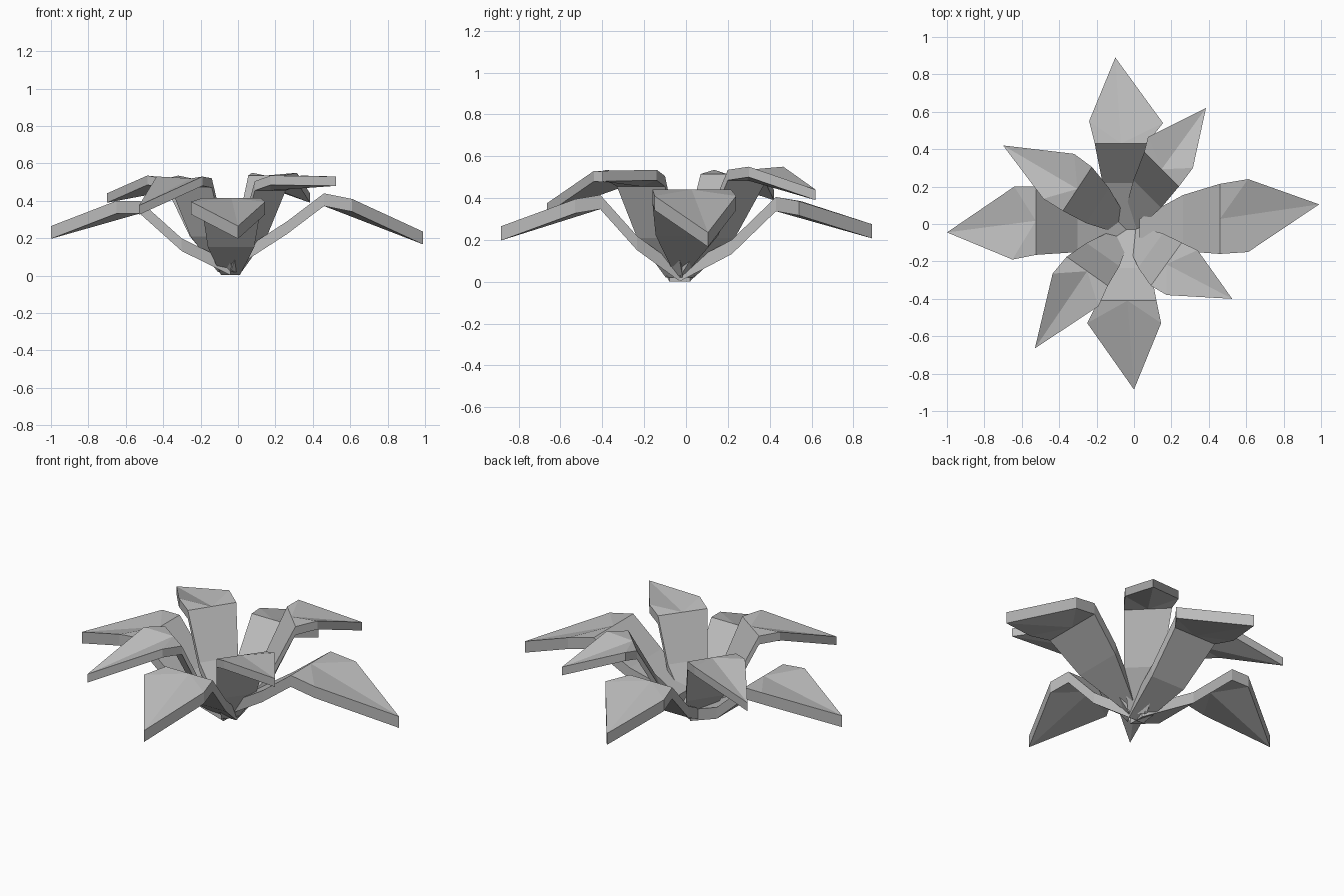
import bpy
import bmesh
from mathutils import Vector

default_cube = bpy.data.objects.get("Cube")
if default_cube:
    bpy.data.objects.remove(default_cube, do_unlink=True)

# Single flat leaf colour
leaf_grey = bpy.data.materials.new("leaf_grey")
leaf_grey.use_nodes = True
colour = (0.5, 0.5, 0.5, 1)
leaf_grey.diffuse_color = colour
leaf_grey.node_tree.nodes["Principled BSDF"].inputs["Base Color"].default_value = colour

ROOT = Vector((-0.04, -0.03))


def row_of_three(first, second, height):
    """Left, middle and right points across the leaf at one height."""
    first, second = Vector(first), Vector(second)
    return [Vector((*p, height)) for p in (first, (first + second) / 2, second)]


def make_leaf(name, tip, wide, bend, wide_z, bend_z, mid_z, base_z, thickness, start=0.0):
    bend_a, bend_b = Vector(bend[0]), Vector(bend[1])
    bend_centre = (bend_a + bend_b) / 2
    half_bend = (bend_a - bend_b) / 2
    along = (bend_centre - ROOT).normalized()

    # Stem rows: narrow at the root, broadening up to the bend
    base_centre = ROOT + along * start
    base_side = half_bend.normalized() * 0.05
    mid_centre = base_centre.lerp(bend_centre, 0.54)
    mid_side = half_bend * 0.8
    rows = [
        row_of_three(base_centre + base_side, base_centre - base_side, base_z),
        row_of_three(mid_centre + mid_side, mid_centre - mid_side, mid_z),
        row_of_three(bend_a, bend_b, bend_z),
    ]

    bm = bmesh.new()
    grid = [[bm.verts.new(p) for p in row] for row in rows]
    for lower, upper in zip(grid, grid[1:]):
        for i in range(2):
            bm.faces.new((lower[i], lower[i + 1], upper[i + 1], upper[i]))

    # Blade: creased fan from the bend to the point
    point = bm.verts.new(tip)
    left, centre, right = grid[-1]
    for side, corner in ((left, wide[0]), (right, wide[1])):
        shoulder = bm.verts.new((*corner, wide_z))
        bm.faces.new((centre, side, shoulder))
        bm.faces.new((centre, shoulder, point))

    # Drop a copy straight down to give upright side walls
    bmesh.ops.recalc_face_normals(bm, faces=bm.faces[:])
    extruded = bmesh.ops.extrude_face_region(bm, geom=bm.faces[:], use_keep_orig=True)
    lower_verts = [g for g in extruded["geom"] if isinstance(g, bmesh.types.BMVert)]
    bmesh.ops.translate(bm, verts=lower_verts, vec=(0, 0, -thickness))
    bmesh.ops.recalc_face_normals(bm, faces=bm.faces[:])

    mesh = bpy.data.meshes.new(name)
    bm.to_mesh(mesh)
    bm.free()
    mesh.materials.append(leaf_grey)
    leaf = bpy.data.objects.new(name, mesh)
    bpy.context.collection.objects.link(leaf)


def lower_leaf(name, tip, wide, bend, wide_z, bend_z, mid_z=0.2, base_z=0.07, start=0.0):
    make_leaf(name, tip, wide, bend, wide_z, bend_z, mid_z, base_z, 0.068, start)


def upper_leaf(name, tip, wide, bend, wide_z, bend_z):
    make_leaf(name, tip, wide, bend, wide_z, bend_z, 0.26, 0.07, 0.05, 0.04)


# Four drooping lower leaves
lower_leaf("left_leaf", (0.99, 0.105, 0.235),
           ((0.61, 0.24), (0.61, -0.15)), ((0.46, 0.215), (0.46, -0.16)),
           0.41, 0.44, mid_z=0.29, base_z=0.14, start=0.07)
lower_leaf("right_leaf", (-1, -0.045, 0.265),
           ((-0.65, -0.19), (-0.64, 0.2)), ((-0.525, -0.165), (-0.525, 0.2)),
           0.4, 0.4)
lower_leaf("back_leaf", (-0.1, 0.89, 0.275),
           ((-0.24, 0.55), (0.155, 0.54)), ((-0.21, 0.43), (0.07, 0.43)),
           0.385, 0.405)
lower_leaf("front_leaf", (0, -0.885, 0.265),
           ((0.145, -0.53), (-0.25, -0.53)), ((0.12, -0.41), (-0.19, -0.41)),
           0.395, 0.415, mid_z=0.22)

# Four raised diagonal leaves
upper_leaf("back_left_leaf", (0.385, 0.62, 0.44),
           ((0.075, 0.465), (0.315, 0.3)), ((0.055, 0.385), (0.24, 0.2)), 0.55, 0.535)
upper_leaf("back_right_leaf", (-0.7, 0.42, 0.44),
           ((-0.485, 0.135), (-0.32, 0.375)), ((-0.38, 0.07), (-0.225, 0.305)), 0.535, 0.515)
upper_leaf("front_left_leaf", (0.525, -0.4, 0.53),
           ((0.34, -0.14), (0.175, -0.38)), ((0.255, -0.1), (0.09, -0.33)), 0.535, 0.505)
upper_leaf("front_right_leaf", (-0.53, -0.665, 0.375),
           ((-0.19, -0.44), (-0.435, -0.265)), ((-0.14, -0.33), (-0.36, -0.175)), 0.53, 0.52)
